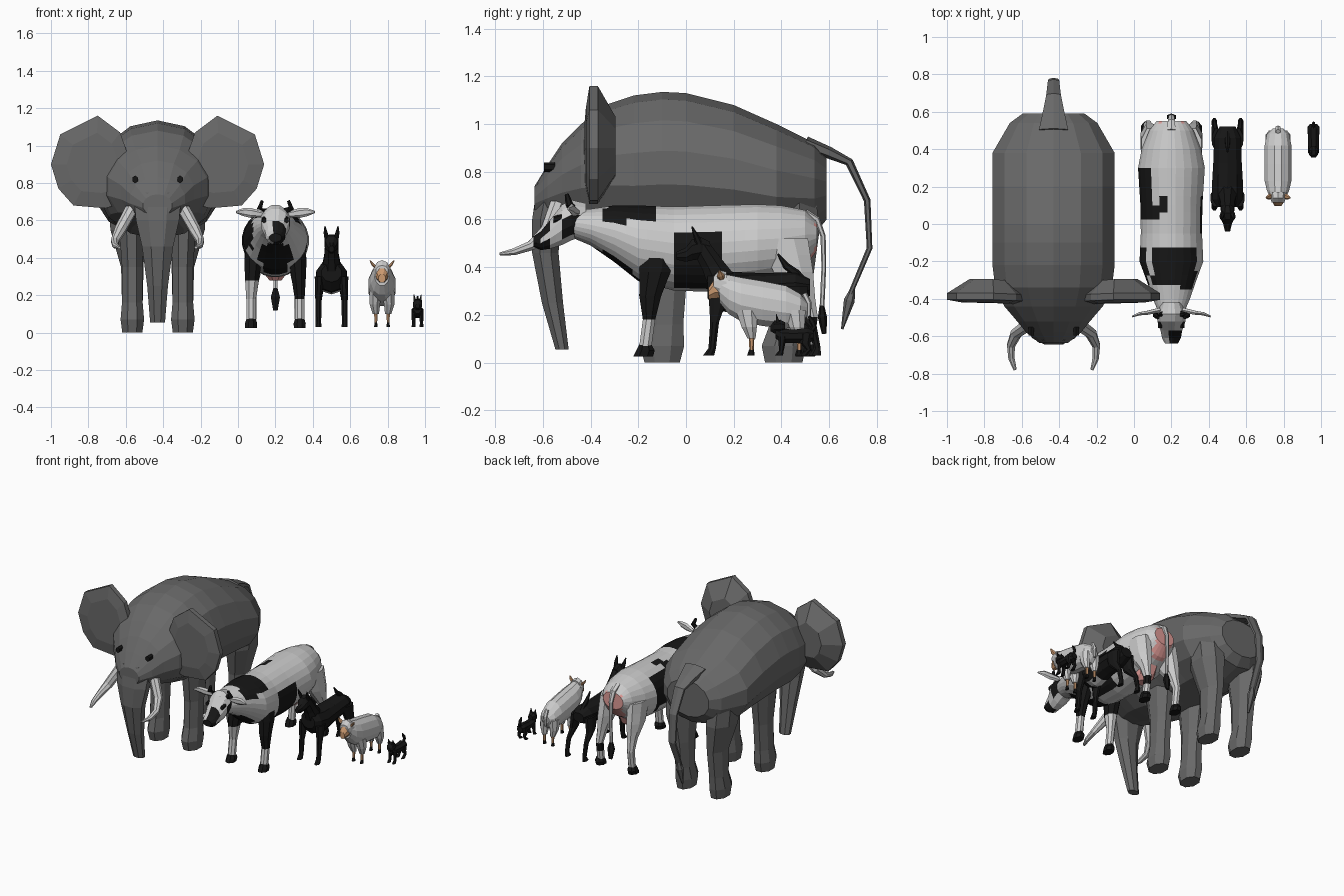
import bpy, math
from mathutils import Vector


def material(name, c):
    m = bpy.data.materials.new(name)
    m.diffuse_color = (*c, 1)
    return m


HIDE = material("dark_hide", (.14, .14, .14))
WHITE = material("white", (.75, .75, .75))
BLACK = material("black", (.008, .008, .008))
PINK = material("pink", (.75, .33, .31))
TAN = material("tan", (.6, .32, .16))
WOOL = material("wool", (.55, .55, .55))


def skin(name, rings, mat):
    """Bridge vertex rings and cap both ends."""
    n = len(rings[0])
    verts = [v for r in rings for v in r]
    faces = [(i * n + j, i * n + (j + 1) % n, (i + 1) * n + (j + 1) % n, (i + 1) * n + j)
             for i in range(len(rings) - 1) for j in range(n)]
    faces += [tuple(reversed(range(n))), tuple(range(len(verts) - n, len(verts)))]
    me = bpy.data.meshes.new(name)
    me.from_pydata(verts, [], faces)
    me.materials.append(mat)
    ob = bpy.data.objects.new(name, me)
    bpy.context.collection.objects.link(ob)
    bpy.context.view_layer.objects.active = ob
    ob.select_set(True)
    bpy.ops.object.mode_set(mode='EDIT')
    bpy.ops.mesh.select_all(action='SELECT')
    bpy.ops.mesh.normals_make_consistent(inside=False)
    bpy.ops.object.mode_set(mode='OBJECT')
    ob.select_set(False)
    return ob


def tube(name, pts, mat, n=8, axis=None, sub=1):
    """Loft ellipses (x, y, z, half width, half depth) along a path."""
    if sub > 1:
        pts = [tuple(a + (b - a) * k / sub for a, b in zip(p, q))
               for p, q in zip(pts, pts[1:]) for k in range(sub)] + [pts[-1]]
    cs = [Vector(p[:3]) for p in pts]
    rings = []
    for i, p in enumerate(pts):
        t = Vector(axis) if axis else (cs[min(i + 1, len(cs) - 1)] - cs[max(i - 1, 0)]).normalized()
        ref = Vector((1, 0, 0)) if abs(t.x) < .8 else Vector((0, 1, 0))
        u = (ref - t * ref.dot(t)).normalized()
        v = t.cross(u)
        rings.append([cs[i] + u * p[3] * math.cos(a) + v * p[4] * math.sin(a)
                      for a in (2 * math.pi * (j + .5) / n for j in range(n))])
    return skin(name, rings, mat)


def body(name, x, rows, mat, n=12, sub=1):
    """Loft along y from rows (y, bottom, top, half width)."""
    return tube(name, [(x, y, (b + t) / 2, w, (t - b) / 2) for y, b, t, w in rows],
                mat, n, (0, 1, 0), sub)


def pair(name, cx, pts, mat, n=8, axis=None, sub=1):
    """Left and right copies; x is the offset from the animal's centre."""
    return [tube(f"{name}_{side}", [(cx + s * p[0], *p[1:]) for p in pts], mat, n, axis, sub)
            for side, s in (("left", -1), ("right", 1))]


def paint(ob, mat, *boxes):
    """Recolour faces whose centre lies in a box (x0, x1, y0, y1, z0, z1)."""
    ob.data.materials.append(mat)
    k = len(ob.data.materials) - 1
    for f in ob.data.polygons:
        c = f.center
        if any(b[0] < c.x < b[1] and b[2] < c.y < b[3] and b[4] < c.z < b[5] for b in boxes):
            f.material_index = k


UP = (0, 0, 1)

# elephant
E = -.43
body("elephant_body", E, [(.59, .6, .86, .17), (.54, .54, .92, .24), (.38, .5, 1.0, .335), (.2, .5, 1.08, .335),
     (0, .5, 1.13, .335), (-.1, .5, 1.135, .335), (-.22, .5, 1.12, .335), (-.34, .53, 1.08, .32), (-.44, .56, 1.0, .27),
     (-.52, .58, .92, .2), (-.58, .6, .83, .15), (-.635, .62, .74, .08)], HIDE, 14)
tube("elephant_trunk", [(E, -.52, .055, .043, .03), (E, -.56, .25, .06, .048), (E, -.59, .46, .09, .06),
     (E, -.585, .6, .125, .065), (E, -.55, .75, .14, .08)], HIDE, 8, UP)
pair("elephant_front_leg", E, [(.135, -.1, 0, .058, .08), (.135, -.1, .07, .068, .1), (.135, -.09, .16, .06, .085),
     (.135, -.08, .35, .06, .09), (.14, -.08, .62, .075, .13)], HIDE, 8, UP)
pair("elephant_back_leg", E, [(.135, .41, 0, .058, .085), (.135, .41, .07, .068, .1), (.135, .43, .16, .06, .085),
     (.135, .44, .35, .065, .1), (.16, .43, .55, .1, .14), (.17, .42, .75, .1, .13)], HIDE, 8, UP)
tube("elephant_tail", [(E, .5, .92, .09, .03), (E, .6, .88, .065, .025), (E, .685, .84, .045, .018),
     (E, .76, .68, .035, .014), (E, .77, .48, .03, .012), (E, .69, .29, .025, .01)], HIDE, 6)
tube("elephant_tail_brush", [(E, .7, .31, .015, .01), (E, .685, .26, .03, .023), (E, .655, .14, .008, .005)], HIDE, 6)
pair("elephant_tusk", E, [(.14, -.54, .66, .035, .035), (.2, -.585, .55, .032, .03), (.228, -.65, .49, .023, .022),
     (.225, -.72, .465, .018, .016), (.205, -.78, .455, .009, .007)], WHITE, 8)
pair("elephant_eye", E, [(.12, -.595, .82, .017, .02), (.12, -.55, .82, .017, .02)], BLACK, 6, (0, 1, 0))
# large fan ears: outline stacked in scaled layers
EAR = [(.57, .9), (.52, 1.06), (.32, 1.16), (.2, 1.07), (.13, .87), (.19, .69), (.28, .665), (.45, .68), (.53, .77)]
for side, s in (("left", -1), ("right", 1)):
    skin(f"elephant_ear_{side}",
         [[(E + s * (.33 + (x - .33) * k), y - .05 * max(0, .3 - x), .9 + (z - .9) * k) for x, z in EAR]
          for y, k in ((-.42, .65), (-.405, 1), (-.37, 1), (-.295, .5))], HIDE)

# cow
C = .2
cow = body("cow_body", C, [(.55, .47, .59, .08), (.5, .4, .64, .12), (.4, .34, .66, .16), (.3, .32, .665, .18),
           (.1, .295, .66, .167), (-.05, .3, .655, .165), (-.2, .34, .66, .172), (-.3, .42, .66, .135),
           (-.4, .49, .645, .1), (-.47, .52, .64, .07)], WHITE, 24, 4)
paint(cow, BLACK, (.28, .4, -.06, .17, .3, .53), (.26, .4, -.34, -.13, .59, .65),
      (0, .1, .03, .3, .4, .62), (.1, .3, -.33, -.25, .6, .7), (.1, .2, -.25, -.12, .6, .7), (.2, .3, -.33, -.12, .6, .7),
      (.07, .15, .02, .09, .6, .7), (.13, .2, .06, .14, .6, .7), (.12, .28, -.4, -.1, .28, .47),
      (0, .08, -.35, -.12, .45, .6))
paint(cow, PINK, (.14, .26, .47, .6, .3, .58))
head = body("cow_head", C, [(-.42, .53, .67, .055), (-.48, .51, .685, .08), (-.52, .49, .665, .078),
            (-.57, .475, .6, .06), (-.61, .47, .55, .052), (-.64, .485, .53, .035)], WHITE, 12, 2)
paint(head, BLACK, (.19, .25, -.66, -.56, .47, .6), (.25, .3, -.52, -.42, .52, .62))
pair("cow_ear", C, [(.06, -.46, .63, .015, .015), (.13, -.475, .64, .012, .026), (.17, -.48, .645, .01, .022),
     (.21, -.495, .645, .005, .006)], WHITE, 6)
pair("cow_horn", C, [(.05, -.48, .65, .017, .017), (.085, -.49, .665, .016, .016), (.07, -.5, .705, .009, .009)], BLACK, 6)
pair("cow_eye", C, [(.06, -.555, .6, .012, .014), (.06, -.52, .61, .012, .014)], BLACK, 6, (0, 1, 0))
legs = pair("cow_front_leg", C, [(.13, -.17, .07, .028, .028), (.13, -.155, .18, .028, .028), (.125, -.15, .28, .04, .05),
            (.12, -.13, .38, .05, .07), (.11, -.12, .5, .045, .08)], WHITE, 8, UP, 2)
paint(legs[1], BLACK, (0, 1, -1, 1, .18, .42))
paint(legs[0], BLACK, (0, 1, -1, 1, .3, .42))
back = pair("cow_back_leg", C, [(.125, .51, .07, .025, .028), (.125, .525, .19, .025, .03), (.12, .5, .27, .033, .045),
            (.115, .45, .38, .055, .09), (.11, .41, .52, .055, .11)], WHITE, 8, UP, 2)
paint(back[1], BLACK, (0, 1, -1, 1, .1, .2))
for nm, y in (("front", -.17), ("back", .51)):
    pair(f"cow_{nm}_hoof", C, [(.13, y - .01, .025, .034, .045), (.13, y, .05, .035, .042), (.13, y, .075, .026, .028)],
         BLACK, 8, UP)
tube("cow_tail", [(C, .5, .63, .025, .015), (C, .55, .6, .022, .013), (C, .575, .53, .016, .011), (C, .578, .4, .012, .01),
     (C, .57, .22, .012, .01)], WHITE, 6)
tube("cow_tail_tuft", [(C, .57, .24, .012, .01), (C, .572, .19, .028, .019), (C, .58, .12, .014, .01)], BLACK, 6)
tube("cow_udder", [(C, .33, .28, .035, .04), (C, .34, .31, .06, .08), (C, .35, .37, .07, .1)], PINK, 8, UP)

# dog
D = .5
dog = body("dog_body", D, [(.52, .28, .35, .045), (.46, .25, .38, .075), (.33, .235, .375, .08), (.2, .205, .38, .088),
           (.13, .22, .39, .085), (.09, .27, .37, .055)], BLACK, 10, 2)
paint(dog, WHITE, (.46, .54, .15, .3, .19, .225))
tube("dog_neck", [(D, .16, .32, .06, .07), (D, .11, .41, .042, .05), (D, .06, .49, .036, .04)], BLACK)
body("dog_head", D, [(.1, .44, .51, .028), (.06, .43, .53, .04), (.025, .425, .52, .038), (0, .42, .485, .025),
     (-.04, .43, .465, .015)], BLACK, 8)
pair("dog_ear", D, [(.025, .055, .5, .014, .016), (.032, .04, .535, .012, .011), (.035, .025, .57, .003, .003)], BLACK, 6)
pair("dog_front_leg", D, [(.07, .095, .03, .017, .025), (.07, .11, .06, .016, .017), (.07, .12, .17, .018, .02),
     (.065, .14, .3, .027, .05)], BLACK, 8, UP)
pair("dog_back_leg", D, [(.07, .54, .03, .016, .028), (.07, .55, .06, .014, .016), (.07, .53, .15, .015, .02),
     (.065, .47, .22, .022, .045), (.055, .45, .32, .03, .065)], BLACK, 8, UP)
tube("dog_tail", [(D, .5, .33, .018, .02), (D, .46, .375, .016, .018), (D, .42, .405, .013, .015), (D, .385, .455, .004, .004)],
     BLACK, 6)

# sheep
S = .77
body("sheep_body", S, [(.51, .2, .25, .03), (.48, .15, .29, .062), (.42, .14, .325, .074), (.32, .15, .345, .075),
     (.23, .17, .36, .074), (.18, .2, .37, .062), (.14, .25, .375, .042)], WOOL, 12)
body("sheep_head", S, [(.17, .26, .38, .05), (.14, .27, .388, .045), (.115, .3, .36, .035)], WOOL, 10)
body("sheep_face", S, [(.16, .27, .35, .035), (.12, .265, .355, .034), (.095, .265, .315, .02)], TAN, 8)
pair("sheep_ear", S, [(.03, .15, .345, .009, .012), (.05, .145, .365, .008, .016), (.064, .14, .385, .003, .004)], TAN, 6)
for nm, y in (("front", .275), ("back", .475)):
    pair(f"sheep_{nm}_wool_leg", S, [(.033, y, .1, .018, .018), (.038, y - .01, .15, .03, .035),
         (.035, y - .02, .22, .035, .05)], WOOL, 8, UP)
    pair(f"sheep_{nm}_shin", S, [(.033, y, .05, .008, .009), (.033, y, .11, .011, .012)], TAN, 6, UP)
    pair(f"sheep_{nm}_hoof", S, [(.033, y - .003, .03, .011, .016), (.033, y, .055, .008, .01)], BLACK, 6, UP)
tube("sheep_tail", [(S, .495, .29, .014, .012), (S, .515, .25, .016, .012), (S, .515, .18, .008, .008)], WOOL, 6)

# cat
K = .96
body("cat_body", K, [(.535, .09, .135, .022), (.51, .075, .148, .034), (.45, .08, .14, .032), (.4, .08, .145, .03),
     (.375, .1, .155, .02)], BLACK, 8)
body("cat_head", K, [(.415, .13, .17, .018), (.395, .12, .182, .027), (.37, .12, .178, .025), (.355, .13, .155, .012)], BLACK, 8)
pair("cat_ear", K, [(.015, .385, .17, .011, .011), (.019, .378, .203, .002, .002)], BLACK, 4)
pair("cat_front_leg", K, [(.02, .39, .03, .011, .017), (.02, .4, .05, .009, .01), (.02, .405, .11, .012, .018)], BLACK, 6, UP)
pair("cat_back_leg", K, [(.022, .49, .03, .011, .018), (.022, .515, .055, .009, .011), (.022, .5, .08, .012, .022),
     (.02, .505, .12, .015, .026)], BLACK, 6, UP)
tube("cat_tail", [(K, .52, .125, .009, .011), (K, .538, .15, .009, .011), (K, .53, .17, .01, .012), (K, .515, .195, .004, .005)],
     BLACK, 6)
